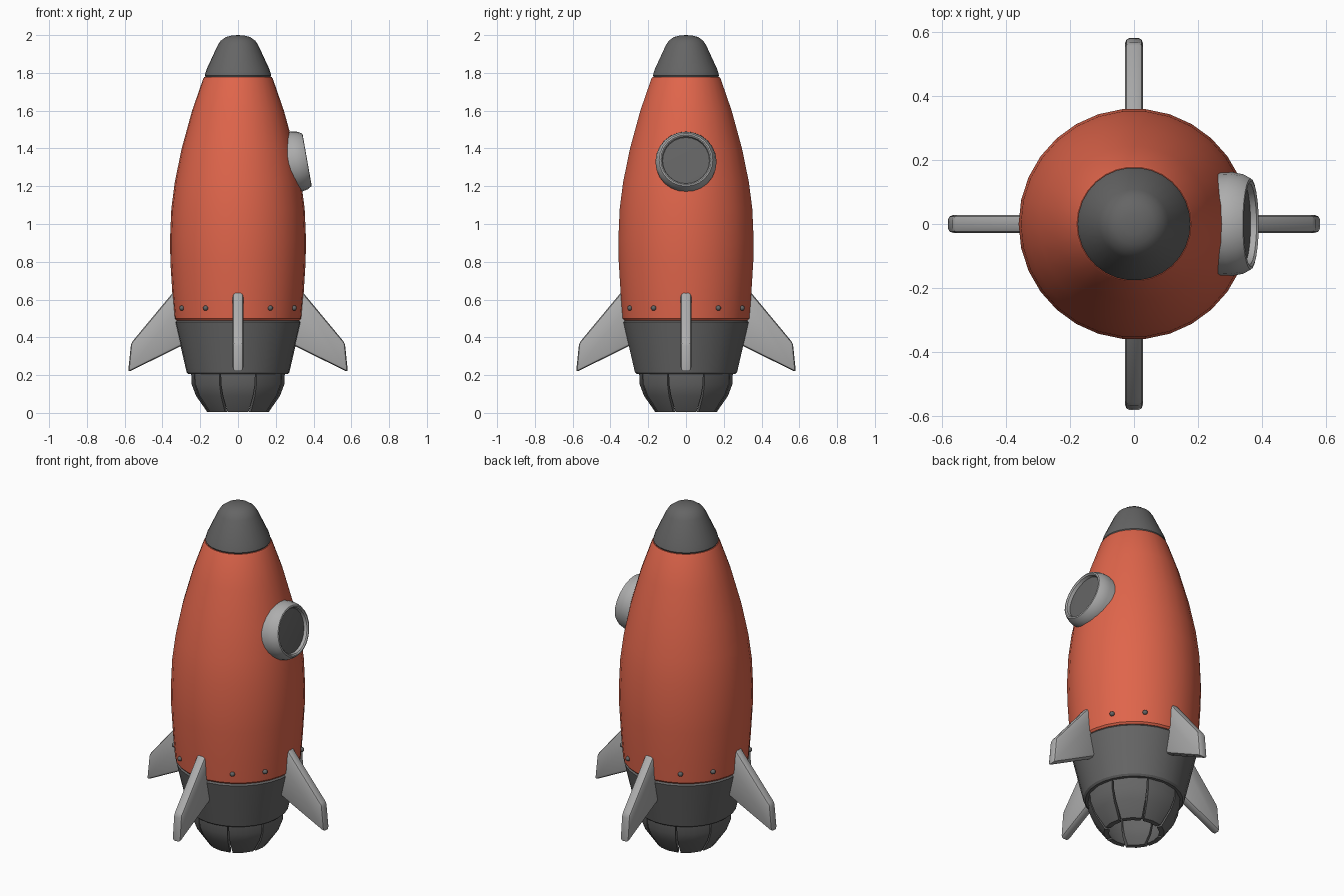
import bpy
import bmesh
from math import sin, cos, pi, radians
from mathutils import Vector, Matrix

cube = bpy.data.objects.get("Cube")
if cube:
    bpy.data.objects.remove(cube, do_unlink=True)


def make_material(name, color):
    mat = bpy.data.materials.new(name)
    mat.use_nodes = True
    rgba = (*color, 1.0)
    mat.diffuse_color = rgba
    mat.node_tree.nodes["Principled BSDF"].inputs["Base Color"].default_value = rgba
    return mat


RED = make_material("orange red paint", (0.74, 0.13, 0.07))
DARK = make_material("dark grey metal", (0.13, 0.13, 0.13))
LIGHT = make_material("light grey metal", (0.42, 0.42, 0.42))


def finish(bm, name, mat, angle=30, matrix=None):
    """Turn a bmesh into a named, shaded object."""
    bmesh.ops.remove_doubles(bm, verts=bm.verts, dist=0.0005)
    bmesh.ops.recalc_face_normals(bm, faces=bm.faces)
    if matrix:
        bm.transform(matrix)
    mesh = bpy.data.meshes.new(name)
    bm.to_mesh(mesh)
    bm.free()
    mesh.materials.append(mat)
    obj = bpy.data.objects.new(name, mesh)
    bpy.context.collection.objects.link(obj)
    bpy.ops.object.select_all(action="DESELECT")
    obj.select_set(True)
    bpy.context.view_layer.objects.active = obj
    bpy.ops.object.shade_smooth_by_angle(angle=radians(angle))
    return obj


def lathe(name, profile, mat, sides=30, matrix=None):
    """Spin a (radius, height) profile around z."""
    bm = bmesh.new()
    verts = [bm.verts.new((r, 0, z)) for r, z in profile]
    edges = [bm.edges.new(pair) for pair in zip(verts, verts[1:])]
    bmesh.ops.spin(bm, geom=verts + edges, cent=(0, 0, 0), axis=(0, 0, 1),
                   angle=2 * pi, steps=sides, use_merge=True)
    return finish(bm, name, mat, matrix=matrix)


# Hull, nose and engine skirt
lathe("body", [(0, 0.49), (0.328, 0.49), (0.337, 0.50), (0.347, 0.62),
               (0.358, 0.80), (0.36, 0.92), (0.353, 1.08), (0.335, 1.22),
               (0.298, 1.40), (0.243, 1.60), (0.184, 1.77), (0.178, 1.779),
               (0, 1.779)], RED)
lathe("nose_cone", [(0, 1.77), (0.168, 1.77), (0.176, 1.787), (0.166, 1.82),
                    (0.108, 1.945), (0.092, 1.97), (0.064, 1.99),
                    (0.032, 1.998), (0, 2.0)], DARK)
lathe("engine_skirt", [(0, 0.495), (0.32, 0.495), (0.333, 0.48),
                       (0.272, 0.215), (0.262, 0.205), (0, 0.205)], DARK)


# Nozzle petals, split by gaps that widen towards the bottom
def petal(index):
    section = [(0.248, 0.21), (0.245, 0.15), (0.222, 0.09), (0.163, 0.005),
               (0.135, 0.005), (0.185, 0.09), (0.205, 0.15), (0.208, 0.21)]
    bm = bmesh.new()
    rings = []
    for step in (-1, 0, 1):
        ring = []
        for r, z in section:
            half = radians(22.5) - (0.003 + 0.02 * (0.21 - z)) / r
            a = index * pi / 4 + step * half
            ring.append(bm.verts.new((r * cos(a), r * sin(a), z)))
        rings.append(ring)
    n = len(section)
    for a, b in zip(rings, rings[1:]):
        for i in range(n):
            j = (i + 1) % n
            bm.faces.new((a[i], a[j], b[j], b[i]))
    bm.faces.new(rings[0])
    bm.faces.new(rings[-1])
    finish(bm, f"nozzle_petal_{index + 1}", DARK)


for i in range(8):
    petal(i)


# Four swept fins with rounded edges
def fin(name, turn):
    outline = [(0.24, 0.385), (0.582, 0.215), (0.566, 0.37), (0.338, 0.645),
               (0.24, 0.645)]
    bm = bmesh.new()
    face = bm.faces.new([bm.verts.new((x, -0.028, z)) for x, z in outline])
    out = bmesh.ops.extrude_face_region(bm, geom=[face])
    moved = [g for g in out["geom"] if isinstance(g, bmesh.types.BMVert)]
    bmesh.ops.translate(bm, verts=moved, vec=(0, 0.056, 0))
    bmesh.ops.bevel(bm, geom=list(bm.edges), offset=0.015, segments=2,
                    profile=0.5, affect="EDGES")
    finish(bm, name, LIGHT, matrix=Matrix.Rotation(turn, 4, "Z"))


for i, side in enumerate(("left", "back", "right", "front")):
    fin(f"{side}_fin", i * pi / 2)

# Rivets above the skirt, leaving out the fin positions
for i in range(12):
    if i % 3:
        a = i * pi / 6
        bm = bmesh.new()
        bmesh.ops.create_icosphere(bm, subdivisions=2, radius=0.014)
        spot = Vector((0.343 * cos(a), 0.343 * sin(a), 0.555))
        finish(bm, f"rivet_{i}", DARK, matrix=Matrix.Translation(spot))

# Porthole, tilted slightly upwards on the left side
tilt = Matrix.Translation((0.366, 0, 1.34)) @ Matrix.Rotation(radians(80), 4, "Y")
lathe("porthole_ring", [(0, -0.13), (0.158, -0.13), (0.162, -0.06),
                        (0.155, -0.025), (0.142, -0.002), (0.134, 0.0),
                        (0.127, -0.006), (0.123, -0.03), (0, -0.03)],
      LIGHT, 24, tilt)
lathe("porthole_glass", [(0, -0.035), (0.124, -0.035), (0.124, -0.024),
                         (0, -0.02)], DARK, 24, tilt)
